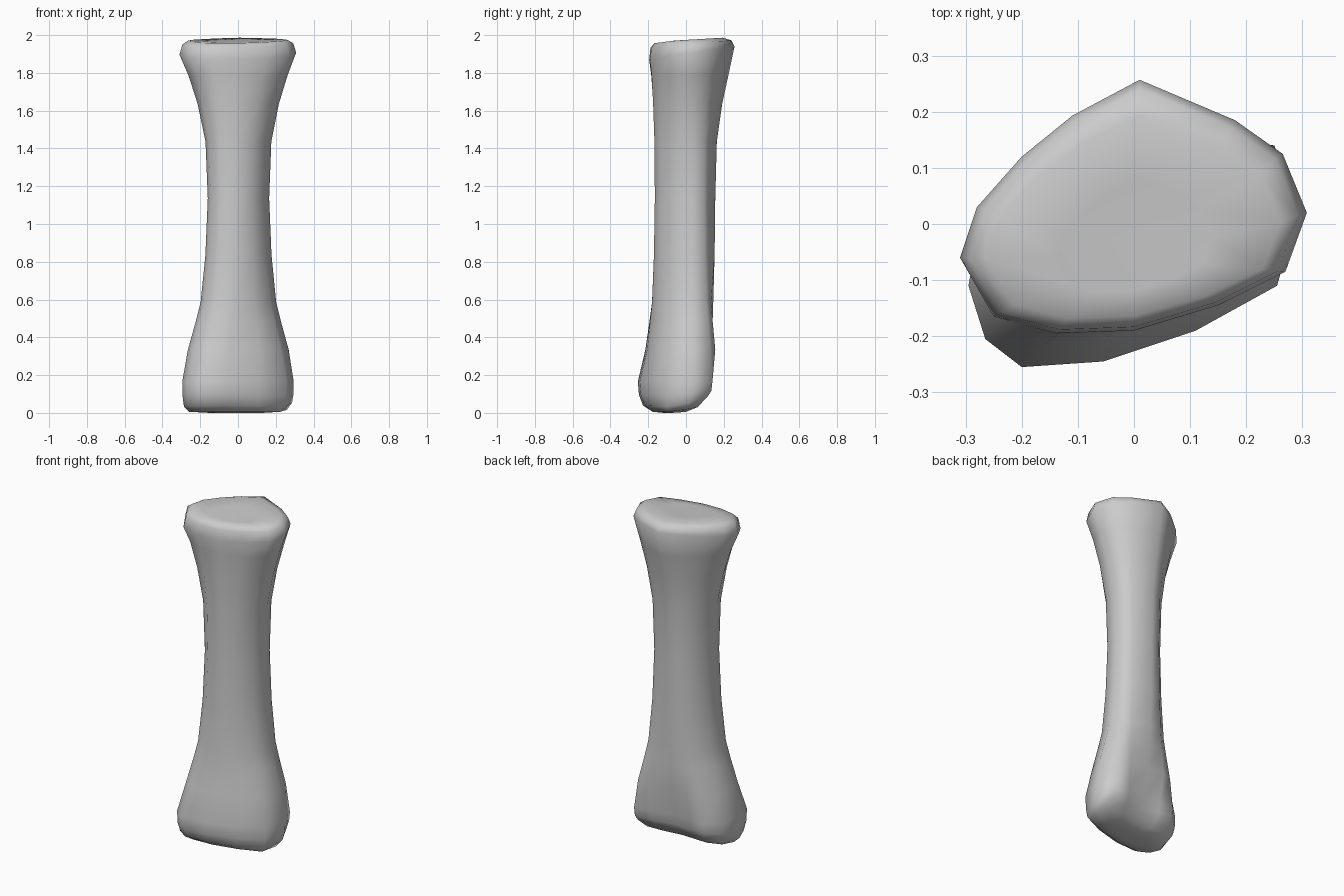
import bpy
import bmesh
from mathutils import Vector

old = bpy.data.objects.get("Cube")
if old:
    bpy.data.objects.remove(old, do_unlink=True)

# Matching cross-sections, counter-clockwise from the left side
HEAD = [(.308, .02), (.265, .125), (.18, .185), (.01, .257), (-.11, .193), (-.2, .12), (-.28, .03),
        (-.31, -.06), (-.25, -.165), (-.14, -.195), (0, -.19), (.15, -.145), (.27, -.085)]
SHAFT = [(.165, .03), (.146, .095), (.11, .12), (0, .155), (-.07, .13), (-.12, .08), (-.15, .02),
         (-.16, -.05), (-.145, -.11), (-.09, -.16), (0, -.165), (.075, -.135), (.14, -.06)]
FLARE = [(.268, .03), (.23, .13), (.15, .155), (0, .125), (-.1, .135), (-.17, .105), (-.24, .02),
         (-.265, -.09), (-.235, -.16), (-.16, -.215), (-.05, -.205), (.11, -.165), (.225, -.09)]
BASE = [(.295, .03), (.25, .14), (.14, .13), (0, .09), (-.1, .1), (-.19, .105), (-.27, .03),
        (-.295, -.11), (-.265, -.205), (-.2, -.255), (-.055, -.245), (.11, -.19), (.255, -.11)]
PIVOT = Vector((0, -.06))

# Rings: height, end outline, blend from shaft to end, x and y scale, front and back slope
RINGS = [
    (.014, BASE, 1, .5, .3, 0, .1),
    (.02, BASE, 1, .88, .6, 0, .2),
    (.045, BASE, 1, .97, .86, -.05, .3),
    (.1, BASE, 1, .995, .97, -.05, .15),
    (.18, BASE, 1, 1, 1, 0, 0),
    (.35, FLARE, 1, 1, 1, 0, 0),
    (.5, FLARE, .6, 1, 1, 0, 0),
    (.6, FLARE, .36, 1, 1, 0, 0),
    (.85, FLARE, .12, 1, 1, 0, 0),
    (1.15, SHAFT, 0, 1, 1, 0, 0),
    (1.45, HEAD, .08, 1, 1, 0, 0),
    (1.65, HEAD, .36, 1, 1, 0, 0),
    (1.8, HEAD, .68, 1, 1, 0, 0),
    (1.91, HEAD, 1, 1, 1, .2, .14),
    (1.965, HEAD, 1, .95, .95, .15, .07),
    (1.985, HEAD, 1, .85, .8, .13, .06),
    (1.98, HEAD, 1, .45, .45, .08, .06),
]


def make_ring(bm, z, end, blend, sx, sy, front, back):
    verts = []
    for a, b in zip(SHAFT, end):
        p = Vector(a).lerp(Vector(b), blend) - PIVOT
        x, y = p.x * sx, p.y * sy
        lift = back * max(y, 0) + front * min(y, 0)
        verts.append(bm.verts.new((x, y + PIVOT.y, z + lift)))
    return verts


def cap(bm, ring):
    middle = sum((v.co for v in ring), Vector()) / len(ring)
    centre = bm.verts.new(middle)
    for i, v in enumerate(ring):
        bm.faces.new((v, ring[i - 1], centre))


# Loft the whole bone and close both joint surfaces
bm = bmesh.new()
rings = [make_ring(bm, *r) for r in RINGS]
for low, high in zip(rings, rings[1:]):
    for i in range(len(low)):
        bm.faces.new((low[i - 1], low[i], high[i], high[i - 1]))
cap(bm, rings[0])
cap(bm, rings[-1])
bmesh.ops.recalc_face_normals(bm, faces=bm.faces[:])

# Rest it on the ground
bottom = min(v.co.z for v in bm.verts)
bmesh.ops.translate(bm, verts=bm.verts[:], vec=(0, 0, -bottom))

mesh = bpy.data.meshes.new("bone")
bm.to_mesh(mesh)
bm.free()
bone = bpy.data.objects.new("bone", mesh)
bpy.context.collection.objects.link(bone)

# Plain grey surface
grey = bpy.data.materials.new("bone grey")
grey.use_nodes = True
colour = (.6, .6, .6, 1)
grey.diffuse_color = colour
grey.node_tree.nodes["Principled BSDF"].inputs["Base Color"].default_value = colour
mesh.materials.append(grey)

for poly in mesh.polygons:
    poly.use_smooth = True
